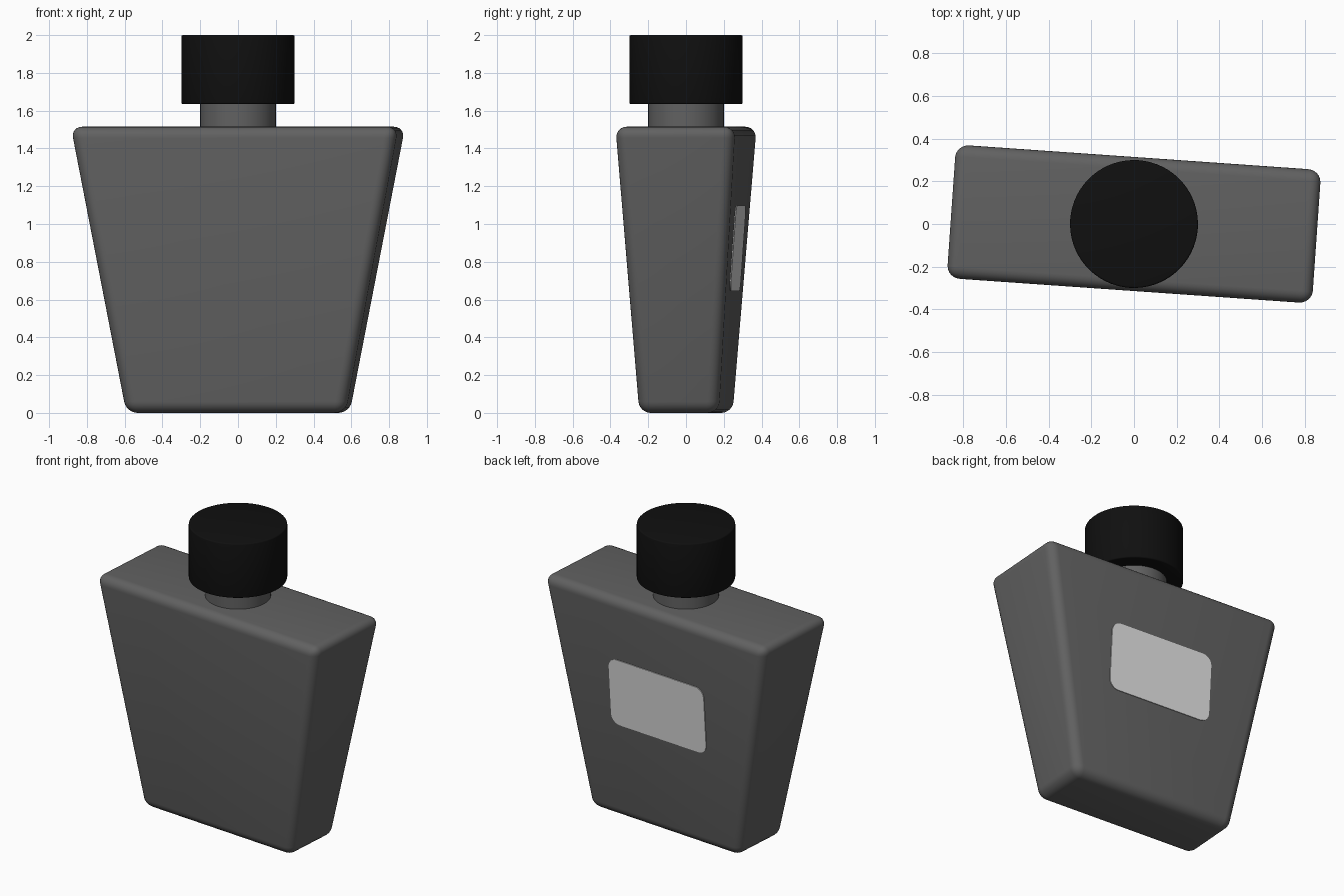
import bpy, bmesh, math
from mathutils import Matrix, Vector

if "Cube" in bpy.data.objects:
    bpy.data.objects.remove(bpy.data.objects["Cube"])

TURN = Matrix.Rotation(math.radians(-4), 4, 'Z')
TOP_W, TOP_D, BOT_W, BOT_D, H = 0.869, 0.318, 0.582, 0.211, 1.515


def material(name, v):
    m = bpy.data.materials.new(name)
    m.diffuse_color = (v, v, v, 1)
    m.use_nodes = True
    m.node_tree.nodes["Principled BSDF"].inputs["Base Color"].default_value = m.diffuse_color
    return m


grey = material("dark grey glass", 0.12)
black = material("black cap", 0.005)
pale = material("pale label", 0.74)


def finish(name, bm, mat, bevel=0, segments=3):
    bmesh.ops.recalc_face_normals(bm, faces=bm.faces)
    bm.transform(TURN)
    me = bpy.data.meshes.new(name)
    bm.to_mesh(me)
    bm.free()
    me.materials.append(mat)
    ob = bpy.data.objects.new(name, me)
    bpy.context.collection.objects.link(ob)
    bpy.ops.object.select_all(action='DESELECT')
    bpy.context.view_layer.objects.active = ob
    ob.select_set(True)
    if bevel:
        b = ob.modifiers.new("rounding", 'BEVEL')
        b.width, b.segments = bevel, segments
        b.limit_method, b.angle_limit = 'ANGLE', math.radians(40)
        bpy.ops.object.modifier_apply(modifier=b.name)
    bpy.ops.object.shade_smooth_by_angle(angle=math.radians(35))
    return ob


def cylinder(name, radius, z0, z1, mat, bevel=0):
    bm = bmesh.new()
    bmesh.ops.create_cone(bm, cap_ends=True, segments=64, radius1=radius, radius2=radius,
                          depth=z1 - z0, matrix=Matrix.Translation((0, 0, (z0 + z1) / 2)))
    return finish(name, bm, mat, bevel)


# Tapered bottle body with rounded edges
bm = bmesh.new()
bmesh.ops.create_cube(bm, size=2)
for v in bm.verts:
    up = v.co.z > 0
    v.co = Vector((v.co.x * (TOP_W if up else BOT_W),
                   v.co.y * (TOP_D if up else BOT_D), H if up else 0))
finish("bottle_body", bm, grey, 0.06, 6)

# Neck and cap
cylinder("neck", 0.2, 1.48, 1.68, grey)
cylinder("cap", 0.3, 1.635, 2.0, black, 0.008)

# Rounded label plate lying on the sloping back face
bm = bmesh.new()
hw, hh, r, zc = 0.372, 0.226, 0.065, 0.872
verts = []
for i, (sx, sz) in enumerate(((1, 1), (-1, 1), (-1, -1), (1, -1))):
    for k in range(9):
        a = math.radians(90 * i + 90 * k / 8)
        verts.append(bm.verts.new((sx * (hw - r) + r * math.cos(a), 0,
                                   sz * (hh - r) + r * math.sin(a))))
face = bm.faces.new(verts)
out = bmesh.ops.extrude_face_region(bm, geom=[face])
bmesh.ops.translate(bm, vec=(0, 0.008, 0),
                    verts=[g for g in out["geom"] if isinstance(g, bmesh.types.BMVert)])
lean = math.atan2(TOP_D - BOT_D, H)
depth = BOT_D + (TOP_D - BOT_D) * zc / H
bm.transform(Matrix.Translation((0, depth - 0.003, zc)) @ Matrix.Rotation(-lean, 4, 'X'))
finish("label", bm, pale)
